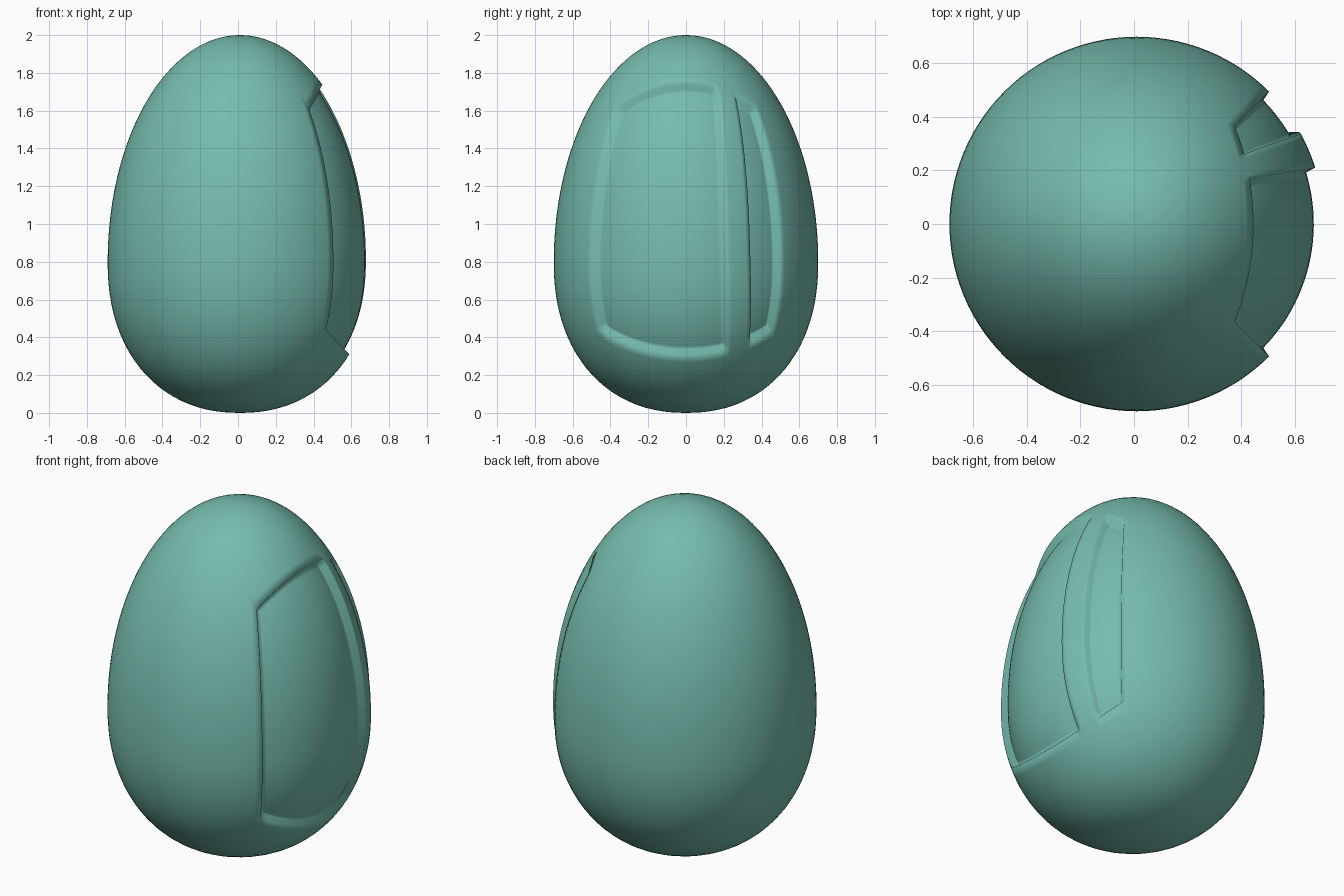
import bpy, bmesh
from math import sin, cos, pi, radians

if "Cube" in bpy.data.objects:
    bpy.data.objects.remove(bpy.data.objects["Cube"])

CX, R, ZW = 0.01, 0.70, 0.80      # egg axis, widest radius and its height
ZC = 0.93                         # height the panel edges radiate from


def profile(t):
    """Radius and height of the egg at polar parameter t (0 = top, pi = bottom)."""
    c = cos(t)
    if c >= 0:
        return R * sin(t), ZW + (2 - ZW) * c
    return R * max(0, 1 - (-c) ** 2.2) ** (1 / 2.2), ZW + ZW * c


def edge_t(theta, slope):
    """Parameter where the sloping panel edge plane meets the egg."""
    k = slope * cos((theta + pi / 4) % (pi / 2) - pi / 4)
    lo, hi = 0.0, pi
    for _ in range(40):
        m = (lo + hi) / 2
        r, z = profile(m)
        above = z - ZC - k * r > 0
        lo, hi = (m, hi) if above else (lo, m)
    return lo


def lerp(a, b, f):
    return a + (b - a) * f


# Column layout: wide panel, rib, narrow panel, rest of the shell
SPANS = (24, 6, 8, 84)
CAP, BODY = 14, 40
cols = [(s, i / n) for s, n in enumerate(SPANS) for i in range(n)]
rows = range(1, 2 * CAP + BODY)


def point(col, j):
    s, f = col
    v = max(-1, min(1, 1 - 2 * (j - CAP) / BODY))
    knots = (-45, 17.5 + 4 * v * v, 29 + 4 * v * v, 45, 315)
    th = radians(lerp(knots[s], knots[s + 1], f))
    top, bot = edge_t(th, 1.85), edge_t(th, -1.07)
    if j <= CAP:
        t = top * j / CAP
    elif j <= CAP + BODY:
        t = lerp(top, bot, (j - CAP) / BODY)
    else:
        t = lerp(bot, pi, (j - CAP - BODY) / CAP)
    r, z = profile(t)
    return CX + r * cos(th), r * sin(th), z


# Egg shell
bm = bmesh.new()
grid = [[bm.verts.new(point(c, j)) for j in rows] for c in cols]
top = bm.verts.new((CX, 0, 2))
bottom = bm.verts.new((CX, 0, 0))
recess = []
for i, (span, _) in enumerate(cols):
    a, b = grid[i], grid[(i + 1) % len(cols)]
    bm.faces.new((top, a[0], b[0]))
    bm.faces.new((bottom, b[-1], a[-1]))
    for j in range(len(a) - 1):
        f = bm.faces.new((a[j], a[j + 1], b[j + 1], b[j]))
        if span in (0, 2) and CAP <= j + 1 < CAP + BODY:
            recess.append(f)
bmesh.ops.recalc_face_normals(bm, faces=bm.faces)
bm.normal_update()

# Two sunken panels separated by the rib
bmesh.ops.inset_region(bm, faces=recess, thickness=0.008, depth=-0.038,
                       use_even_offset=True, use_boundary=True)
for f in bm.faces:
    f.smooth = True

mesh = bpy.data.meshes.new("egg_shell")
bm.to_mesh(mesh)
bm.free()
egg = bpy.data.objects.new("egg_shell", mesh)
bpy.context.collection.objects.link(egg)

mat = bpy.data.materials.new("teal")
mat.diffuse_color = (0.18, 0.50, 0.42, 1)
mat.use_nodes = True
mat.node_tree.nodes["Principled BSDF"].inputs["Base Color"].default_value = mat.diffuse_color
mesh.materials.append(mat)
